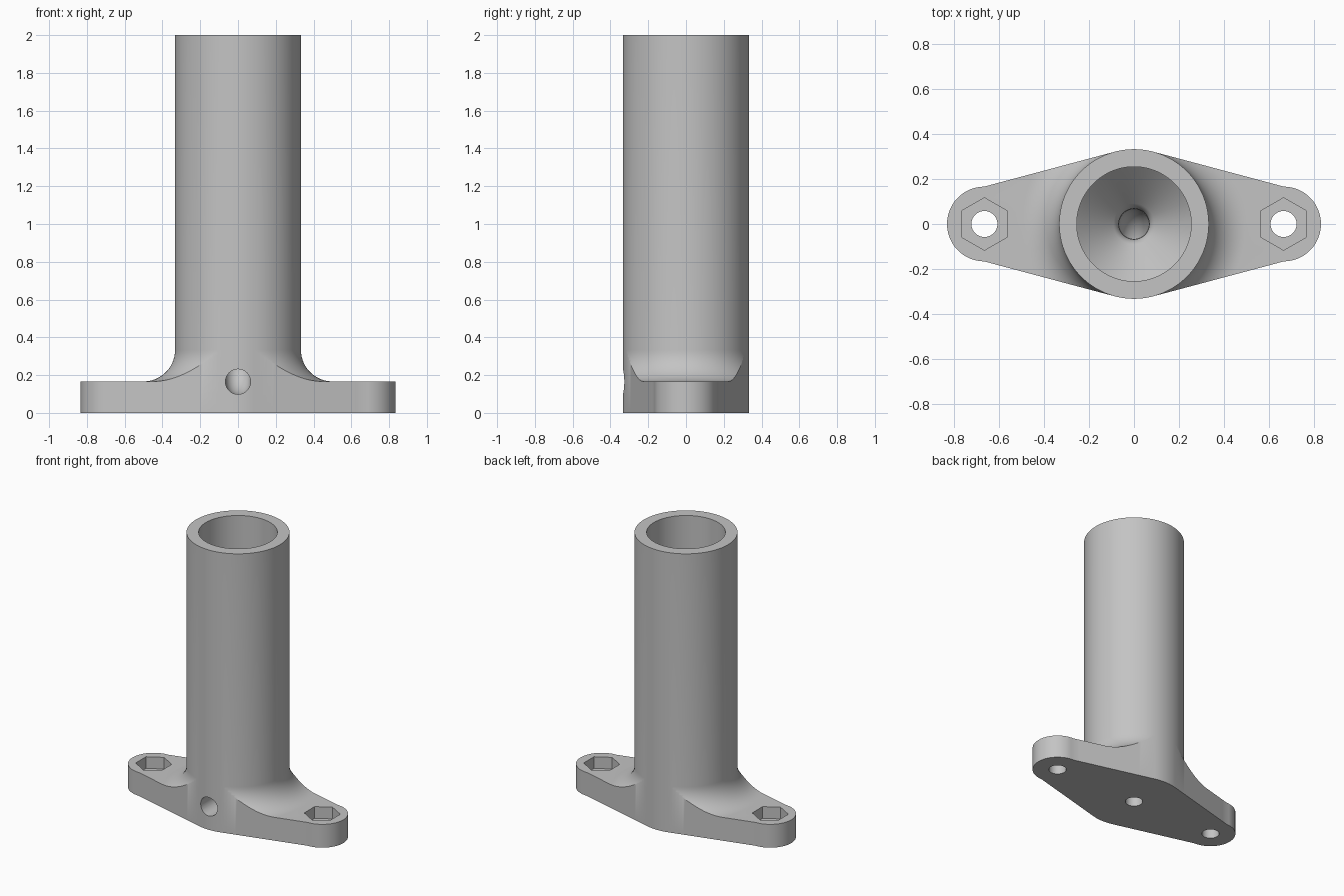
import bpy, bmesh
from math import sin, cos, pi, sqrt, atan2, radians

if "Cube" in bpy.data.objects:
    bpy.data.objects.remove(bpy.data.objects["Cube"])

TUBE_R, TOP = 1 / 3, 2.0
END_X, END_R = 2 / 3, 1 / 6      # rounded flange ends
PLATE_H, FILLET = 1 / 6, 1 / 6   # plate thickness, fillet radius

grey = bpy.data.materials.new("grey")
grey.diffuse_color = (0.55, 0.55, 0.55, 1)
grey.use_nodes = True
grey.node_tree.nodes["Principled BSDF"].inputs["Base Color"].default_value = grey.diffuse_color


def make_object(name, bm):
    bmesh.ops.remove_doubles(bm, verts=bm.verts, dist=1e-5)
    bmesh.ops.recalc_face_normals(bm, faces=bm.faces)
    mesh = bpy.data.meshes.new(name)
    bm.to_mesh(mesh)
    bm.free()
    obj = bpy.data.objects.new(name, mesh)
    bpy.context.collection.objects.link(obj)
    return obj


def loft(name, rings):
    """Closed solid through a list of equal-length point rings."""
    bm = bmesh.new()
    vs = [[bm.verts.new(p) for p in ring] for ring in rings]
    n = len(vs[0])
    for a, b in zip(vs, vs[1:]):
        for i in range(n):
            j = (i + 1) % n
            bm.faces.new((a[i], a[j], b[j], b[i]))
    bm.faces.new(vs[0])
    bm.faces.new(vs[-1])
    return make_object(name, bm)


def circle(r, z, n, x=0.0, turn=0.0):
    return [(x + r * cos(turn + 2 * pi * i / n), r * sin(turn + 2 * pi * i / n), z)
            for i in range(n)]


# Flange outline: (angle, radius) pairs for one quadrant
tangent = radians(75.04)
corner = atan2(END_R, END_X)
quadrant = []
for i in range(13):                                   # rounded end
    p = i * pi / 24
    x, y = END_X + END_R * cos(p), END_R * sin(p)
    quadrant.append((atan2(y, x), sqrt(x * x + y * y)))
for i in range(1, 33):                                # straight flank
    a = corner + (tangent - corner) * i / 32
    quadrant.append((a, TUBE_R / cos(tangent - a)))
for i in range(1, 9):                                 # round middle
    quadrant.append((tangent + (pi / 2 - tangent) * i / 8, TUBE_R))
half = quadrant + [(pi - a, r) for a, r in quadrant[-2::-1]]
outline = half + [(2 * pi - a, r) for a, r in half[-2:0:-1]]


def fillet_height(r):
    if r >= TUBE_R + FILLET:
        return PLATE_H
    d = TUBE_R + FILLET - r
    return PLATE_H + FILLET - sqrt(max(0, FILLET ** 2 - d * d))


# Body: plate, fillet clipped by the outline, and tube
def body_ring(limit):
    ring = []
    for a, r in outline:
        r = min(r, limit)
        ring.append((r * cos(a), r * sin(a), fillet_height(r)))
    return ring


rings = [[(r * cos(a), r * sin(a), 0) for a, r in outline], body_ring(9)]
for i in range(16):
    t = pi / 2 * i / 15
    rings.append(body_ring(TUBE_R + FILLET * (1 - sin(t))))
rings.append([(TUBE_R * cos(a), TUBE_R * sin(a), TOP) for a, r in outline])
body = loft("tube_with_flange", rings)
body.data.materials.append(grey)

cutters = []
# Bore with funnel floor and rounded throat
profile = [(0.068, 0.27)]
for i in range(9):
    a = pi / 4 * i / 8
    profile.append((0.148 - 0.08 * cos(a), 0.30 + 0.08 * sin(a)))
profile += [(0.255, 0.52), (0.255, TOP + 0.1)]
cutters.append(loft("bore_cutter", [circle(r, z, 96) for r, z in profile]))

# Curved channel from the throat out through the front
path = [(-0.5, 0.165, 0)]
for i in range(13):
    a = pi / 2 * i / 12
    path.append((-0.1 + 0.1 * sin(a), 0.265 - 0.1 * cos(a), a))
path.append((0, 0.31, pi / 2))
channel = []
for y, z, a in path:
    channel.append([(u, y + v * sin(a), z - v * cos(a)) for u, v, w in circle(0.0665, 0, 40)])
cutters.append(loft("channel_cutter", channel))

# Bolt holes with hexagonal nut pockets
for side in (-1, 1):
    x = side * END_X
    cutters.append(loft("bolt_hole_cutter", [circle(0.058, z, 40, x) for z in (-0.1, 0.3)]))
    cutters.append(loft("nut_pocket_cutter",
                        [circle(0.117, z, 6, x, pi / 6) for z in (PLATE_H / 2, 0.3)]))

# Blind hole under the centre
cutters.append(loft("blind_hole_cutter", [circle(0.058, z, 40) for z in (-0.1, 0.075)]))

bpy.context.view_layer.objects.active = body
for cutter in cutters:
    mod = body.modifiers.new("cut", 'BOOLEAN')
    mod.operation = 'DIFFERENCE'
    mod.solver = 'EXACT'
    mod.object = cutter
    bpy.ops.object.modifier_apply(modifier=mod.name)
    bpy.data.objects.remove(cutter)

bpy.ops.object.select_all(action='DESELECT')
body.select_set(True)
bpy.ops.object.shade_smooth_by_angle(angle=radians(30))
